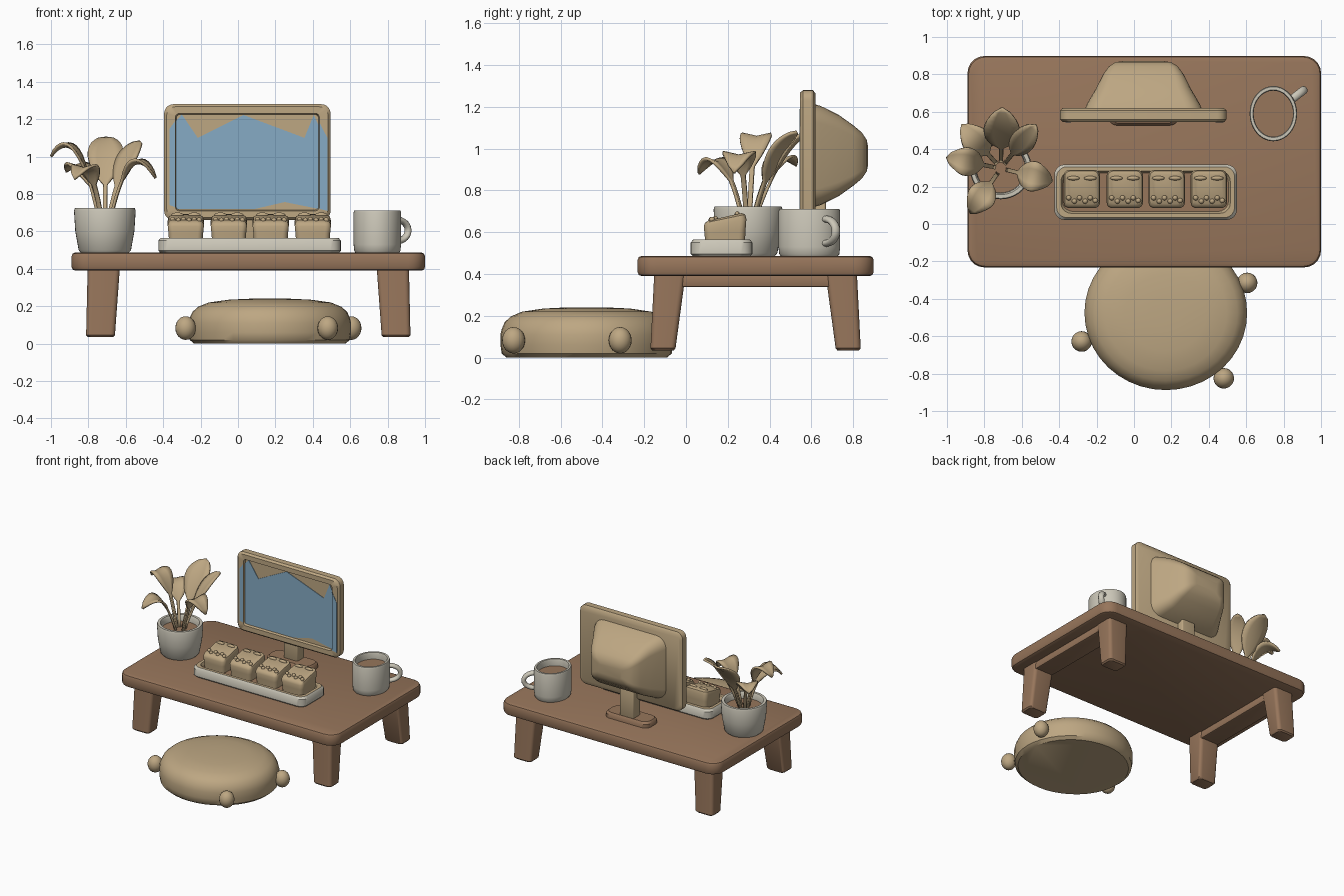
import bpy, bmesh, math
from mathutils import Vector, Matrix

if "Cube" in bpy.data.objects:
    bpy.data.objects.remove(bpy.data.objects["Cube"])

def material(name, rgb):
    m = bpy.data.materials.new(name)
    m.diffuse_color = (*rgb, 1)
    m.use_nodes = True
    m.node_tree.nodes["Principled BSDF"].inputs["Base Color"].default_value = m.diffuse_color
    return m

TAN = material("tan", (0.51, 0.385, 0.225))
WOOD = material("wood brown", (0.31, 0.18, 0.105))
WHITE = material("ceramic white", (0.60, 0.57, 0.48))
BLUE = material("screen blue", (0.24, 0.41, 0.56))

def finish(bm, name, mats, angle=40):
    bmesh.ops.recalc_face_normals(bm, faces=bm.faces)
    me = bpy.data.meshes.new(name)
    bm.to_mesh(me)
    bm.free()
    for m in mats:
        me.materials.append(m)
    ob = bpy.data.objects.new(name, me)
    bpy.context.collection.objects.link(ob)
    bpy.ops.object.select_all(action='DESELECT')
    ob.select_set(True)
    bpy.context.view_layer.objects.active = ob
    bpy.ops.object.shade_smooth_by_angle(angle=math.radians(angle))
    return ob

def loft(name, rings, mats, slots=None, end_slot=0, angle=40):
    """Skin a list of equal-length rings and cap both ends."""
    bm = bmesh.new()
    vs = [[bm.verts.new(p) for p in r] for r in rings]
    n = len(vs[0])
    for k in range(len(vs) - 1):
        for i in range(n):
            j = (i + 1) % n
            f = bm.faces.new((vs[k][i], vs[k][j], vs[k + 1][j], vs[k + 1][i]))
            f.material_index = slots[k] if slots else 0
    bm.faces.new(vs[0])
    bm.faces.new(vs[-1]).material_index = end_slot
    return finish(bm, name, mats, angle)

def rrect(cx, cy, hx, hy, r, h, upright=False):
    """Rounded rectangle ring at height h (or depth h when upright)."""
    r = min(r, hx * 0.98, hy * 0.98)
    pts = []
    for q, (sx, sy) in enumerate(((1, 1), (-1, 1), (-1, -1), (1, -1))):
        for s in range(6):
            a = math.pi / 2 * (q + s / 5)
            x = cx + sx * (hx - r) + r * math.cos(a)
            y = cy + sy * (hy - r) + r * math.sin(a)
            pts.append((x, h, y) if upright else (x, y, h))
    return pts

def ellipse(cx, cy, rx, ry, z, n=40):
    return [(cx + rx * math.cos(2 * math.pi * i / n), cy + ry * math.sin(2 * math.pi * i / n), z)
            for i in range(n)]

def slab(name, cx, cy, hx, hy, r, z0, z1, b, mat):
    """Rounded slab with softened top and bottom edges."""
    prof = [(b, z0), (b * 0.3, z0 + b * 0.3), (0, z0 + b), (0, z1 - b), (b * 0.3, z1 - b * 0.3), (b, z1)]
    return loft(name, [rrect(cx, cy, hx - i, hy - i, r - i * 0.5, z) for i, z in prof], [mat])

# Low table: top, splayed legs and side rails
TX, TY = 0.055, 0.333
slab("table_top", TX, TY, 0.945, 0.565, 0.09, 0.39, 0.487, 0.02, WOOD)
for sx, side in ((-1, "left"), (1, "right")):
    for sy, end in ((-1, "front"), (1, "back")):
        prof = [(0.79, 0.443, 0.068, 0.052, 0.035), (0.79, 0.443, 0.077, 0.06, 0.045),
                (0.773, 0.41, 0.086, 0.075, 0.40)]
        loft(f"{end}_{side}_leg", [rrect(TX + sx * x, TY + sy * y, hx, hy, 0.025, z)
                                   for x, y, hx, hy, z in prof], [WOOD])
    slab(f"{side}_rail", TX + sx * 0.775, TY, 0.078, 0.42, 0.01, 0.337, 0.40, 0.008, WOOD)

# Floor cushion with three round knobs
prof = [(0.93, 0), (0.985, 0.02), (1, 0.06), (1, 0.11), (0.985, 0.137), (0.95, 0.17),
        (0.88, 0.197), (0.75, 0.22), (0.5, 0.235), (0.2, 0.241)]
loft("cushion", [ellipse(0.17, -0.475, 0.435 * s, 0.413 * s, z) for s, z in prof], [TAN])
bm = bmesh.new()
for x, y in ((-0.28, -0.628), (0.48, -0.825), (0.605, -0.315)):
    bmesh.ops.create_uvsphere(bm, u_segments=20, v_segments=12, radius=0.055,
                              matrix=Matrix.Translation((x, y, 0.083)) @ Matrix.Diagonal((1, 1, 1.15, 1)))
finish(bm, "cushion_knobs", [TAN], 80)

# Monitor: framed front with a recessed screen
MX, MZ = 0.05, 0.97
prof = [(0.43, 0.295, 0.62), (0.445, 0.31, 0.607), (0.445, 0.31, 0.56), (0.432, 0.297, 0.545),
        (0.385, 0.26, 0.545), (0.38, 0.255, 0.565)]
loft("monitor_frame", [rrect(MX, MZ, hx, hz, 0.05 if k < 4 else 0.02, y, True)
                       for k, (hx, hz, y) in enumerate(prof)], [TAN])
# Bulging monitor back
prof = [(0.315, 0.247, 0.61), (0.30, 0.237, 0.645), (0.25, 0.195, 0.73), (0.215, 0.145, 0.80),
        (0.185, 0.11, 0.842), (0.15, 0.075, 0.865), (0.10, 0.04, 0.872)]
loft("monitor_back", [rrect(MX, 0.967, hx, hz, hz * 0.35, y, True) for hx, hz, y in prof], [TAN], angle=60)

# Blue picture plates on screen and inner frame edge
def plate(name, pts, y):
    loft(name, [[(x, y, z) for x, z in pts], [(x, y + 0.004, z) for x, z in pts]], [BLUE])

plate("screen_picture", [(-0.332, 0.72), (-0.332, 1.19), (-0.30, 1.225), (-0.215, 1.10), (0.03, 1.222),
                         (0.355, 1.10), (0.405, 1.222), (0.43, 1.17), (0.43, 0.72), (0.25, 0.757),
                         (0.09, 0.72)], 0.560)
plate("left_screen_edge", [(-0.365, 0.74), (-0.365, 1.15), (-0.336, 1.19), (-0.336, 0.73)], 0.5425)
plate("right_screen_edge", [(0.436, 0.72), (0.436, 1.18), (0.478, 1.10), (0.478, 0.71)], 0.5425)

# Monitor stand
loft("stand_base", [rrect(MX, 0.605, 0.19 - i, 0.078 - i, 0.05, z)
                    for i, z in ((0, 0.48), (0, 0.515), (0.012, 0.53))], [WOOD])
slab("stand_neck", MX, 0.625, 0.06, 0.045, 0.012, 0.52, 0.78, 0.005, TAN)

# Plant pot with soil
PX, PY = -0.712, 0.297
prof = [(0.125, 0.483), (0.14, 0.50), (0.158, 0.60), (0.165, 0.71), (0.16, 0.724), (0.14, 0.724),
        (0.132, 0.71), (0.13, 0.675)]
loft("plant_pot", [ellipse(PX, PY, r, r, z) for r, z in prof], [WHITE, WOOD], end_slot=1)

# Arching leaves: root near pot centre, raised middle, tip
def leaf(name, tip, mid_z, width):
    tip = Vector(tip)
    root = Vector((PX, PY, 0.67)) + (Vector((tip.x - PX, tip.y - PY, 0)) * 0.12)
    mid = root.lerp(tip, 0.42)
    mid.z = mid_z
    out = Vector((tip.x - PX, tip.y - PY, 0)).normalized()
    side = Vector((-out.y, out.x, 0))
    bm = bmesh.new()
    rows, n = [], 14
    for i in range(n + 1):
        t = i / n
        p = root * (1 - t) ** 2 + mid * (2 * t * (1 - t)) + tip * t * t
        blade = max(0, (t - 0.3) / 0.7)
        w = 0.011 + width / 2 * math.sin(math.pi * blade ** 0.85) ** 0.8 if 0 < blade < 1 else 0.011
        if i == n:
            w = 0.003
        rows.append([bm.verts.new(p + side * w * u + Vector((0, 0, 0.22 * w * abs(u))))
                     for u in (-1, -0.5, 0, 0.5, 1)])
    for a, b in zip(rows, rows[1:]):
        for k in range(4):
            bm.faces.new((a[k], a[k + 1], b[k + 1], b[k]))
    ob = finish(bm, name, [TAN], 60)
    mod = ob.modifiers.new("thickness", 'SOLIDIFY')
    mod.thickness = 0.014
    mod.offset = 0

for i, (tip, mz, w) in enumerate((
        ((-0.705, 0.62, 1.10), 1.02, 0.17), ((-0.525, 0.53, 1.08), 1.0, 0.11),
        ((-1.0, 0.355, 1.00), 1.20, 0.13), ((-0.875, 0.06, 0.88), 1.06, 0.13),
        ((-0.44, 0.23, 0.885), 1.12, 0.14), ((-0.92, 0.53, 0.92), 1.04, 0.13))):
    leaf(f"leaf_{i + 1}", tip, mz, w)

# Mug with drink and handle
CX, CY = 0.745, 0.59
prof = [(0.90, 0.483), (0.97, 0.495), (1, 0.53), (1, 0.70), (0.97, 0.712), (0.86, 0.712), (0.83, 0.70),
        (0.83, 0.66)]
loft("mug", [ellipse(CX, CY, 0.127 * s, 0.148 * s, z) for s, z in prof], [WHITE, WOOD], end_slot=1)
d, up = Vector((math.cos(0.66), math.sin(0.66), 0)), Vector((0, 0, 1))
perp = d.cross(up)
rings = []
for k in range(15):
    t = math.radians(-100 + 200 * k / 14)
    radial = d * math.cos(t) + up * math.sin(t)
    c = Vector((CX, CY, 0.605)) + d * (0.13 + 0.078 * math.cos(t)) + up * (0.058 * math.sin(t))
    rings.append([c + radial * 0.017 * math.cos(a) + perp * 0.022 * math.sin(a)
                  for a in (2 * math.pi * i / 12 for i in range(12))])
loft("mug_handle", rings, [WHITE], angle=60)

# Serving tray with raised rim
prof = [(0.012, 0.483), (0, 0.497), (0, 0.55), (0.012, 0.565), (0.035, 0.565), (0.045, 0.54)]
loft("tray", [rrect(0.062, 0.17, 0.488 - i, 0.148 - i, 0.055, z) for i, z in prof],
     [WHITE, TAN, WOOD], slots=[0, 0, 0, 1, 1], end_slot=2)

# Four slanted blocks on the tray, each topped with arcs and small bumps
def tilt(p):
    x, y, z = p
    return (x, y, z + (y - 0.187) * 0.2 * max(0, (z - 0.54) / 0.12))

for i, bx in enumerate((-0.279, -0.049, 0.175, 0.40)):
    prof = [(0.008, 0.538), (0.004, 0.60), (0, 0.645), (0.006, 0.665), (0.022, 0.674)]
    loft(f"block_{i + 1}", [[tilt(p) for p in rrect(bx, 0.187, 0.097 - s, 0.102 - s, 0.03, z)]
                            for s, z in prof], [TAN])
    bm = bmesh.new()
    for x, y, rx, ry in ((-0.045, 0.245, 0.034, 0.012), (0.045, 0.245, 0.034, 0.012),
                         (-0.07, 0.14, 0.014, 0.014), (-0.04, 0.122, 0.014, 0.014),
                         (-0.012, 0.14, 0.014, 0.014), (0.018, 0.122, 0.014, 0.014),
                         (0.045, 0.14, 0.014, 0.014), (0.072, 0.125, 0.014, 0.014)):
        bmesh.ops.create_uvsphere(bm, u_segments=12, v_segments=8, radius=1,
                                  matrix=Matrix.Translation(tilt((bx + x, y, 0.674)))
                                  @ Matrix.Diagonal((rx, ry, 0.014, 1)))
    finish(bm, f"block_{i + 1}_bumps", [TAN], 80)
